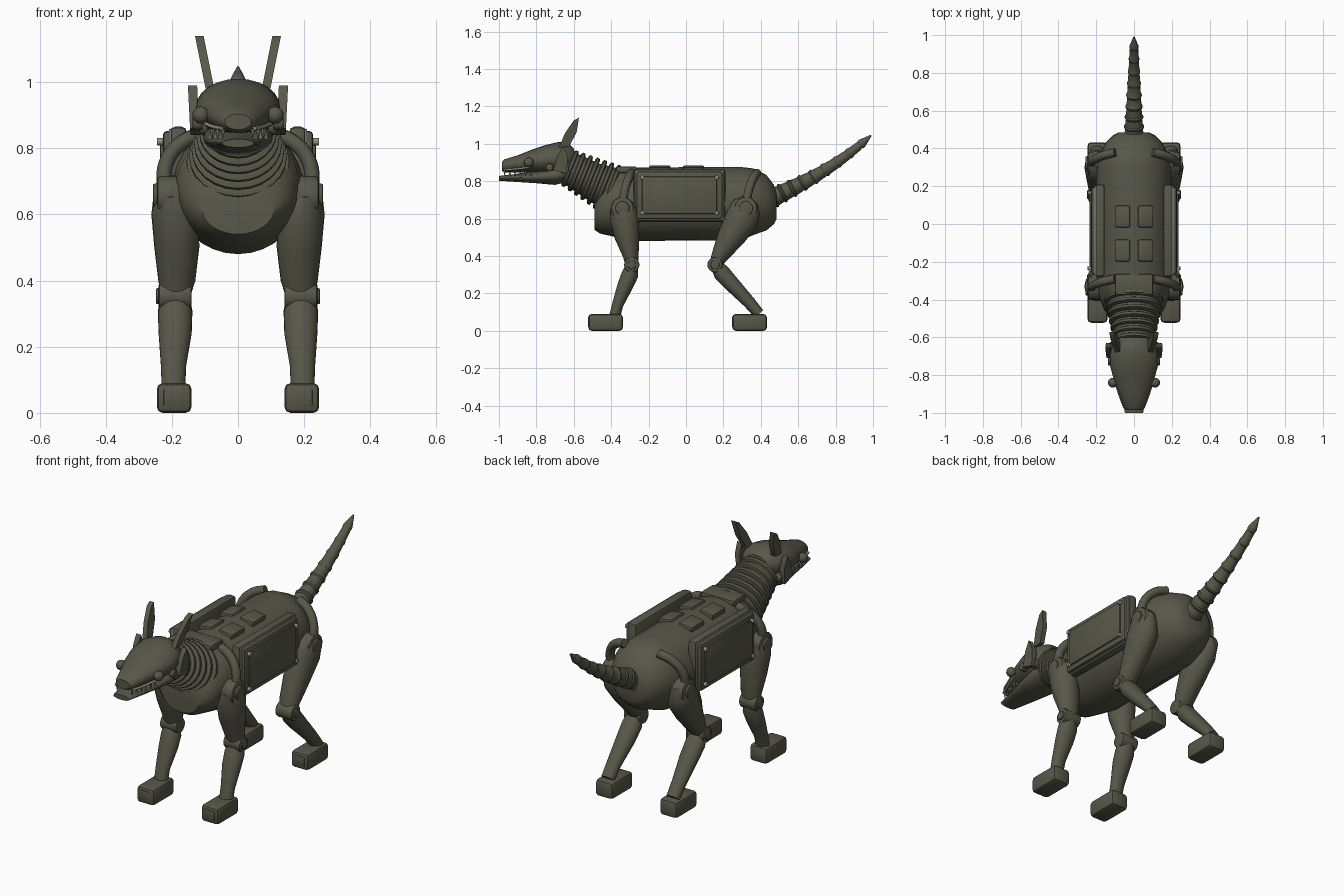
import bpy, bmesh, math
from mathutils import Vector, Matrix

if "Cube" in bpy.data.objects:
    bpy.data.objects.remove(bpy.data.objects["Cube"], do_unlink=True)


def material(name, rgb):
    m = bpy.data.materials.new(name)
    m.use_nodes = True
    m.diffuse_color = (*rgb, 1)
    m.node_tree.nodes["Principled BSDF"].inputs["Base Color"].default_value = (*rgb, 1)
    return m


OLIVE = material("dark olive metal", (0.095, 0.095, 0.066))
PALE = material("pale worn metal", (0.28, 0.28, 0.23))


def finish(name, bm, mat=OLIVE, angle=35):
    bmesh.ops.recalc_face_normals(bm, faces=bm.faces)
    me = bpy.data.meshes.new(name)
    bm.to_mesh(me)
    bm.free()
    me.materials.append(mat)
    ob = bpy.data.objects.new(name, me)
    bpy.context.collection.objects.link(ob)
    bpy.ops.object.select_all(action='DESELECT')
    ob.select_set(True)
    bpy.context.view_layer.objects.active = ob
    bpy.ops.object.shade_smooth_by_angle(angle=math.radians(angle))
    return ob


def loft(name, sections, s=1, axis=None, n=24, mat=OLIVE):
    """Skin elliptical sections (x, y, z, half width, half depth) square to an axis in the yz plane."""
    bm = bmesh.new()
    a, b = Vector(sections[0][:3]), Vector(sections[-1][:3])
    d = Vector(axis) if axis else b - a
    d.x = 0
    d.normalize()
    u, v = Vector((1, 0, 0)), Vector((0, -d.z, d.y))
    rings = []
    for x, y, z, hu, hv in sections:
        c = Vector((x * s, y, z))
        rings.append([bm.verts.new(c + u * hu * math.cos(t) + v * hv * math.sin(t))
                      for t in (math.tau * i / n for i in range(n))])
    for r, q in zip(rings, rings[1:]):
        for i in range(n):
            j = (i + 1) % n
            bm.faces.new((r[i], r[j], q[j], q[i]))
    bm.faces.new(rings[0])
    bm.faces.new(rings[-1])
    return finish(name, bm, mat)


def box(name, centre, size, bevel=0.01, mat=OLIVE, rot=None):
    bm = bmesh.new()
    bmesh.ops.create_cube(bm, size=1)
    bmesh.ops.scale(bm, vec=size, verts=bm.verts)
    bmesh.ops.bevel(bm, geom=bm.edges[:], offset=bevel, segments=2, profile=0.5, affect='EDGES')
    if rot:
        bmesh.ops.rotate(bm, matrix=rot, verts=bm.verts)
    bmesh.ops.translate(bm, vec=centre, verts=bm.verts)
    return finish(name, bm, mat)


def disc(name, centre, radius, depth, mat=OLIVE, n=20):
    """Bevelled cylinder lying along x."""
    x, y, z = centre
    bm = bmesh.new()
    bmesh.ops.create_cone(bm, cap_ends=True, segments=n, radius1=radius, radius2=radius, depth=depth,
                          matrix=Matrix.Translation(centre) @ Matrix.Rotation(math.pi / 2, 4, 'Y'))
    rims = [e for e in bm.edges if abs(e.verts[0].co.x - e.verts[1].co.x) < 1e-5]
    bmesh.ops.bevel(bm, geom=rims, offset=min(radius, depth) * 0.2, segments=2, profile=0.5, affect='EDGES')
    return finish(name, bm, mat)


def ball(name, centre, radius, mat=OLIVE):
    bm = bmesh.new()
    bmesh.ops.create_uvsphere(bm, u_segments=16, v_segments=10, radius=radius,
                              matrix=Matrix.Translation(centre))
    return finish(name, bm, mat)


def tube(name, points, radius, mat=OLIVE):
    cu = bpy.data.curves.new(name, 'CURVE')
    cu.dimensions = '3D'
    cu.bevel_depth, cu.bevel_resolution, cu.use_fill_caps = radius, 3, True
    sp = cu.splines.new('BEZIER')
    sp.bezier_points.add(len(points) - 1)
    for bp, p in zip(sp.bezier_points, points):
        bp.co = p
        bp.handle_left_type = bp.handle_right_type = 'AUTO'
    cu.materials.append(mat)
    bpy.context.collection.objects.link(bpy.data.objects.new(name, cu))


def blade(name, outline, thick, place):
    """Flat plate from an outline, positioned by a function (a, b, thickness) -> xyz."""
    bm = bmesh.new()
    sides = [[bm.verts.new(place(a, b, t)) for a, b in outline] for t in (-thick / 2, thick / 2)]
    bm.faces.new(sides[0])
    bm.faces.new(sides[1])
    for i in range(len(outline)):
        j = (i + 1) % len(outline)
        bm.faces.new((sides[0][i], sides[0][j], sides[1][j], sides[1][i]))
    finish(name, bm)


# Body
ALONG = (0, 1, 0)
loft("body", [(0, -.49, .62, .11, .08), (0, -.46, .645, .155, .125), (0, -.38, .68, .188, .178),
              (0, -.28, .677, .198, .197), (0, .30, .68, .198, .195), (0, .36, .69, .185, .178),
              (0, .43, .685, .15, .148), (0, .47, .675, .11, .105), (0, .485, .67, .08, .07)],
     axis=ALONG, n=32)

# Back pads
for y in (.04, -.14):
    for x in (-.06, .06):
        box("back_pad", (x, y, .862), (.082, .115, .035), .01, rot=Matrix.Rotation(x * 2.5, 3, 'Y'))
box("front_back_pad", (0, -.32, .862), (.2, .11, .035), .01)

# Neck with ribs
neck_axis = Vector((0, -.93, .37))
loft("neck", [(0, -.36, .74, .15, .125), (0, -.50, .80, .115, .10), (0, -.66, .89, .095, .085)],
     axis=neck_axis)
for i in range(7):
    k = i / 6
    c = Vector((0, -.405 - .215 * k, .757 + .11 * k))
    hx, hv = .155 - .045 * k, .138 - .035 * k
    loft("neck_rib", [(0, *(c + neck_axis * t).yz, hx * f, hv * f)
                      for t, f in ((-.013, .9), (-.007, 1), (.007, 1), (.013, .9))], axis=neck_axis)

# Head
loft("skull", [(0, -.60, .92, .07, .055), (0, -.63, .925, .105, .078), (0, -.68, .925, .127, .085),
               (0, -.75, .915, .127, .078), (0, -.82, .908, .108, .062), (0, -.90, .892, .078, .046),
               (0, -.97, .882, .054, .035), (0, -.985, .88, .04, .024)], axis=ALONG)
loft("lower_jaw", [(0, -.62, .85, .09, .05), (0, -.70, .83, .105, .05), (0, -.80, .822, .088, .033),
                   (0, -.92, .817, .065, .02), (0, -1, .815, .048, .013)], axis=ALONG)

for s in (-1, 1):
    # Lips, teeth, eyes, cheek bolts
    tube("lip_rail", [(s * .1, -.83, .875), (s * .075, -.91, .865), (s * .05, -.975, .86)], .006, PALE)
    for i in range(6):
        k = i / 5
        bm = bmesh.new()
        bmesh.ops.create_cone(bm, cap_ends=True, segments=6, radius1=.007, radius2=.001, depth=.03,
                              matrix=Matrix.Translation((s * (.085 - .04 * k), -.83 - .14 * k, .843))
                              @ Matrix.Rotation(math.pi * (i % 2), 4, 'X'))
        finish("tooth", bm, PALE)
    ball("eye", (s * .112, -.84, .9), .026)
    disc("cheek_bolt", (s * .122, -.73, .875), .02, .03)
    disc("jaw_hinge", (s * .11, -.65, .865), .025, .04)
    # Ears and cheek fins
    blade("ear", [(-.68, .98), (-.625, .985), (-.585, 1.06), (-.572, 1.14), (-.60, 1.125), (-.645, 1.06)], .026,
          lambda y, z, t: (s * (.085 + (z - .98) * .2) + t, y, z))
    blade("cheek_fin", [(-.71, .86), (-.64, .84), (-.63, .93), (-.655, .99), (-.685, .94)], .028,
          lambda y, z, t: (s * (.133 + (z - .9) * .05) + t, y, z))

    # Side panel
    box("panel_back", (s * .18, -.035, .725), (.05, .49, .28), .015)
    box("panel_frame", (s * .212, -.035, .725), (.03, .46, .255), .012)
    box("panel_rim", (s * .205, -.035, .725), (.008, .474, .268), .003, PALE)
    box("panel_plate", (s * .23, -.035, .725), (.012, .40, .20), .005)
    for y in (-.235, .165):
        for z in (.63, .82):
            disc("panel_bolt", (s * .234, y, z), .011, .022, PALE, 12)

    # Front leg
    loft("front_upper_leg", [(.2, -.335, .69, .03, .04), (.2, -.335, .66, .055, .07), (.19, -.33, .60, .072, .078),
                             (.185, -.315, .50, .068, .066), (.185, -.295, .40, .056, .042),
                             (.188, -.29, .355, .045, .034)], s)
    loft("front_lower_leg", [(.19, -.285, .36, .04, .03), (.19, -.30, .30, .052, .045),
                             (.19, -.325, .24, .05, .042), (.195, -.365, .14, .038, .03),
                             (.195, -.38, .08, .036, .03)], s)
    # Hind leg
    loft("hind_upper_leg", [(.2, .345, .70, .03, .045), (.2, .325, .66, .055, .08), (.19, .30, .60, .072, .09),
                            (.185, .24, .50, .066, .074), (.185, .18, .40, .055, .045),
                            (.188, .16, .36, .045, .035)], s)
    loft("hind_lower_leg", [(.19, .155, .36, .04, .03), (.19, .19, .31, .052, .046),
                            (.19, .245, .25, .05, .042), (.195, .34, .15, .038, .033),
                            (.195, .39, .09, .036, .03)], s)

    # Joints, feet and shoulder straps
    for part, y, knee, foot, lean in (("front", -.34, -.29, -.43, .05), ("hind", .32, .155, .34, .06)):
        disc(part + "_hip_joint", (s * .205, y, .655), .062, .08)
        disc(part + "_hip_cap", (s * .245, y, .655), .038, .024)
        disc(part + "_knee_joint", (s * .19, knee, .353), .041, .1)
        disc(part + "_knee_cap", (s * .238, knee, .353), .024, .02)
        box(part + "_foot", (s * .193, foot, .045), (.105, .185, .09), .018)
        box(part + "_toe_plate", (s * .193, foot - .088, .047), (.065, .014, .055), .005)
        tube(part + "_strap", [(s * .225, y, .67), (s * .215, y + lean * .3, .76),
                               (s * .165, y + lean * .7, .82), (s * .10, y + lean, .845)], .023)

# Tail: overlapping flared segments along a gentle curve
path = [Vector((0, .46, .71)), Vector((0, .62, .785)), Vector((0, .80, .87)), Vector((0, .99, 1.045))]


def tail_point(t):
    u = 1 - t
    return (path[0] * u ** 3 + (path[0] * .2 + path[1] * .8) * 3 * t * u * u
            + path[2] * 3 * t * t * u + path[3] * t ** 3)


COUNT = 9
for i in range(COUNT):
    a, b = tail_point(i / COUNT), tail_point((i + 1) / COUNT)
    r = .058 - .038 * i / COUNT
    tip = .004 if i == COUNT - 1 else r * .8
    loft("tail_segment", [(*a, r * .85, r * .85), (*a.lerp(b, .12), r, r), (*a.lerp(b, .25), r, r),
                          (*a.lerp(b, .35), r * .88, r * .88), (*b, tip, tip)], n=16)
